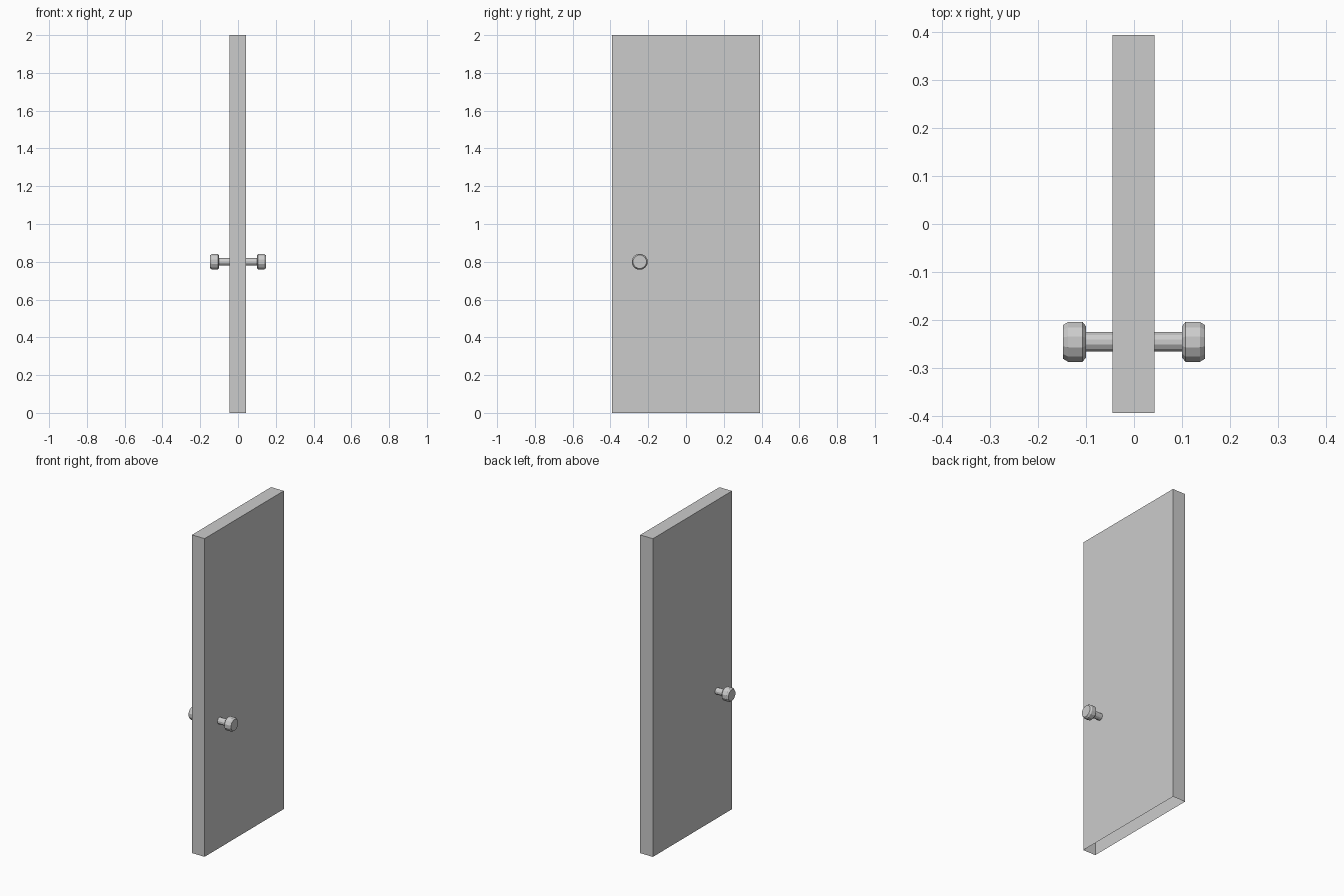
import bpy, bmesh, math

if "Cube" in bpy.data.objects:
    bpy.data.objects.remove(bpy.data.objects["Cube"])

KNOB_Y, KNOB_Z, SIDES = -0.245, 0.80, 12


def finish(name, bm):
    bmesh.ops.recalc_face_normals(bm, faces=bm.faces)
    mesh = bpy.data.meshes.new(name)
    bm.to_mesh(mesh)
    bm.free()
    obj = bpy.data.objects.new(name, mesh)
    bpy.context.collection.objects.link(obj)
    return obj


def turned(name, profile, caps):
    """Lathe an (x, radius) profile around the handle axis."""
    bm = bmesh.new()
    rings = []
    for x, r in profile:
        angles = [2 * math.pi * (i + 0.5) / SIDES for i in range(SIDES)]
        rings.append([bm.verts.new((x, KNOB_Y + r * math.cos(a), KNOB_Z + r * math.sin(a)))
                      for a in angles])
    for a, b in zip(rings, rings[1:]):
        for i in range(SIDES):
            j = (i + 1) % SIDES
            bm.faces.new((a[i], a[j], b[j], b[i]))
    if caps:
        bm.faces.new(rings[0])
        bm.faces.new(rings[-1])
    return finish(name, bm)


# Door panel: plain slab, open underneath
bm = bmesh.new()
bmesh.ops.create_cube(bm, size=1)
for v in bm.verts:
    v.co.x = 0.043 if v.co.x > 0 else -0.045
    v.co.y *= 0.786
    v.co.z = 2.0 if v.co.z > 0 else 0.0
bottom = [f for f in bm.faces if all(v.co.z < 0.01 for v in f.verts)]
# Normals are settled while the box is still closed
bmesh.ops.recalc_face_normals(bm, faces=bm.faces)
bmesh.ops.delete(bm, geom=bottom, context='FACES_ONLY')
finish("door_panel", bm)

# Handle stems and chamfered knobs on both faces
for side, s, face in (("left", -1, 0.045), ("right", 1, 0.043)):
    turned(f"{side}_knob_stem", [(s * face, 0.021), (s * 0.104, 0.021)], False)
    turned(f"{side}_knob", [(s * 0.100, 0.034), (s * 0.107, 0.043),
                            (s * 0.137, 0.043), (s * 0.1475, 0.036)], True)
